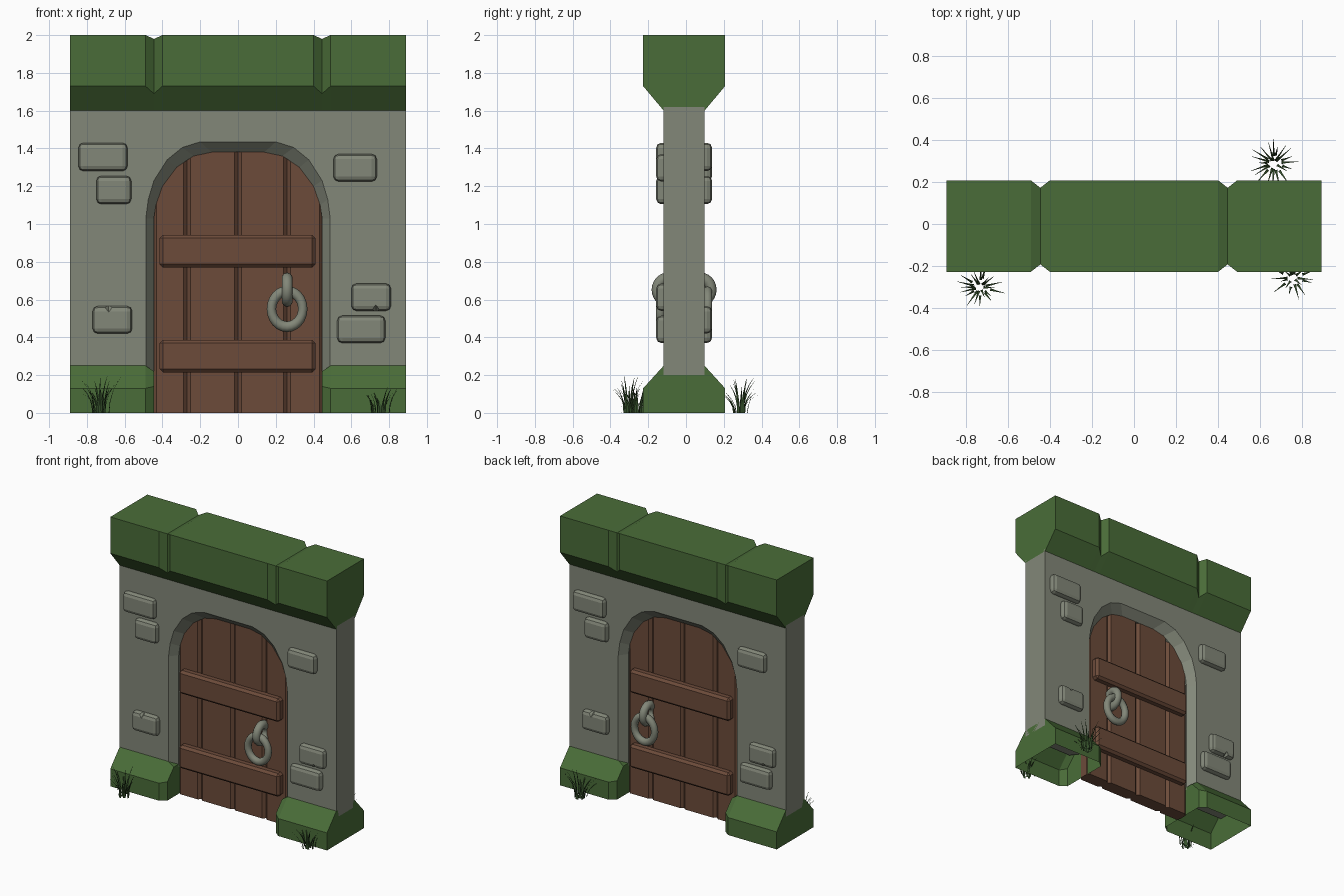
import bpy, bmesh, math, random
from mathutils import Vector, Matrix

random.seed(4)
if "Cube" in bpy.data.objects:
    bpy.data.objects.remove(bpy.data.objects["Cube"], do_unlink=True)

YC = -0.01  # middle plane of the wall


def material(name, rgb):
    m = bpy.data.materials.new(name)
    m.use_nodes = True
    m.diffuse_color = (*rgb, 1)
    m.node_tree.nodes["Principled BSDF"].inputs["Base Color"].default_value = (*rgb, 1)
    return m


STONE = material("grey stone", (0.225, 0.243, 0.19))
MOSS = material("moss green", (0.068, 0.152, 0.04))
WOOD = material("brown wood", (0.15, 0.07, 0.042))
GRASS = material("dark grass", (0.035, 0.08, 0.024))


def add(name, bm, mat, smooth=False):
    bmesh.ops.recalc_face_normals(bm, faces=bm.faces)
    for f in bm.faces:
        f.smooth = smooth
    mesh = bpy.data.meshes.new(name)
    bm.to_mesh(mesh)
    bm.free()
    mesh.materials.append(mat)
    ob = bpy.data.objects.new(name, mesh)
    bpy.context.collection.objects.link(ob)
    return ob


def loft(name, sections, mat, open_bottom=False):
    """Skin a row of matching closed sections and cap both ends."""
    bm = bmesh.new()
    rings = [[bm.verts.new(p) for p in s] for s in sections]
    n = len(rings[0])
    for a, b in zip(rings, rings[1:]):
        for i in range(n - 1 if open_bottom else n):
            j = (i + 1) % n
            bm.faces.new((a[i], a[j], b[j], b[i]))
    bm.faces.new(rings[0])
    bm.faces.new(rings[-1])
    return add(name, bm, mat)


def mirrored(half):
    """Complete a (y, z) half profile on the other side of the wall."""
    return [(-y, z) for y, z in half] + [(y, z) for y, z in reversed(half)]


def at_x(x, profile):
    return [(x, YC + y, z) for y, z in profile]


# wall with a splayed arched doorway
def arch(half):
    return [(-x, z) for x, z in half] + [(x, z) for x, z in reversed(half)]


outer_arch = arch([(.488, .2), (.488, 1.03), (.475, 1.13), (.445, 1.23), (.375, 1.34),
                   (.295, 1.405), (.2, 1.435)])
inner_arch = arch([(.445, .2), (.445, 1.03), (.435, 1.1), (.4, 1.2), (.325, 1.3),
                   (.235, 1.36), (.14, 1.38)])
frame = [(.89, .2), (.89, 1.62), (-.89, 1.62), (-.89, .2)]
loft("wall", [[(x, YC + y, z) for x, z in opening + frame]
              for y, opening in ((-.108, outer_arch), (-.05, inner_arch),
                                 (.05, inner_arch), (.108, outer_arch))], STONE)

# mossy coping with two V grooves
cap = mirrored([(.108, 1.6), (.217, 1.73), (.217, 2)])
cap_groove = mirrored([(.108, 1.6), (.182, 1.69), (.182, 1.98)])
sections = [at_x(-.89, cap)]
for c in (-.445, .445):
    sections += [at_x(c - .045, cap), at_x(c, cap_groove), at_x(c + .045, cap)]
loft("coping", sections + [at_x(.89, cap)], MOSS)

# mossy plinth either side of the door
foot = mirrored([(.217, 0), (.217, .13), (.108, .25)])
foot_end = mirrored([(.182, 0), (.182, .14), (.108, .22)])
for side, s in (("left", 1), ("right", -1)):
    loft(side + "_plinth", [at_x(s * .89, foot), at_x(s * .49, foot),
                            at_x(s * .445, foot_end)], MOSS, True)

# door planks with chamfered long edges
edges = [-.45, -.27, 0, .26, .45]
for i, (a, b) in enumerate(zip(edges, edges[1:])):
    c, t = .019, .05
    plan = [(a, c - t), (a + c, -t), (b - c, -t), (b, c - t),
            (b, t - c), (b - c, t), (a + c, t), (a, t - c)]
    loft(f"door_plank_{i + 1}", [[(x, YC + y, z) for x, y in plan] for z in (0, 1.41)], WOOD)


def block(name, x0, x1, z0, z1, y0, y1, bevel, segments, mat):
    bm = bmesh.new()
    size = Matrix.Diagonal((x1 - x0, y1 - y0, z1 - z0, 1))
    move = Matrix.Translation(((x0 + x1) / 2, (y0 + y1) / 2, (z0 + z1) / 2))
    bmesh.ops.create_cube(bm, size=1, matrix=move @ size)
    bmesh.ops.bevel(bm, geom=bm.edges[:], offset=bevel, segments=segments,
                    profile=.5, affect='EDGES')
    return add(name, bm, mat)


def chip(ob, x, z):
    """Knock a pointed chip out of a brick edge."""
    bm = bmesh.new()
    bmesh.ops.create_cone(bm, cap_ends=True, segments=4, radius1=.055, radius2=0, depth=.07)
    bm.transform(Matrix.Translation((x, YC - .143, z)) @ Matrix.Rotation(-math.pi / 2, 4, 'X'))
    cutter = add("chip_cutter", bm, STONE)
    cutter.hide_render = True
    mod = ob.modifiers.new("chip", 'BOOLEAN')
    mod.operation, mod.object, mod.solver = 'DIFFERENCE', cutter, 'EXACT'
    bpy.context.view_layer.update()
    deps = bpy.context.evaluated_depsgraph_get()
    mesh = bpy.data.meshes.new_from_object(ob.evaluated_get(deps))
    ob.modifiers.clear()
    ob.data = mesh
    bpy.data.objects.remove(cutter, do_unlink=True)


def back_copy(ob, matrix):
    twin = ob.copy()
    twin.data = ob.data.copy()
    twin.data.transform(matrix)
    if matrix.determinant() < 0:
        twin.data.flip_normals()
    twin.name = "back_" + ob.name
    bpy.context.collection.objects.link(twin)


to_mid, from_mid = Matrix.Translation((0, -YC, 0)), Matrix.Translation((0, YC, 0))
HALF_TURN = from_mid @ Matrix.Rotation(math.pi, 4, 'Z') @ to_mid
FLIP = from_mid @ Matrix.Diagonal((1, -1, 1, 1)) @ to_mid

# cross bars on both door faces
for name, z in (("lower_bar", .215), ("upper_bar", .77)):
    bar = block(name, -.415, .41, z, z + .172, YC - .1, YC - .03, .017, 1, WOOD)
    back_copy(bar, FLIP)

# raised bricks on both wall faces, some chipped
bricks = [(-.845, -.585, 1.28, 1.43, None), (-.75, -.565, 1.105, 1.255, None),
          (-.77, -.56, .42, .565, (-.685, .565)), (.505, .735, 1.225, 1.37, None),
          (.6, .81, .54, .685, (.73, .54)), (.525, .78, .37, .515, None)]
for i, (x0, x1, z0, z1, cut) in enumerate(bricks):
    brick = block(f"brick_{i + 1}", x0, x1, z0, z1, YC - .148, YC - .07, .027, 2, STONE)
    if cut:
        chip(brick, *cut)
    back_copy(brick, HALF_TURN)


# door ring and its staple
def torus(name, centre, major, minor, axis, stretch):
    bm = bmesh.new()
    n, m = 24, 10
    rings = []
    for i in range(n):
        a = math.tau * i / n
        ring = []
        for j in range(m):
            b = math.tau * j / m
            r = major + minor * math.cos(b)
            u, v, w = r * math.cos(a), r * math.sin(a) * stretch, minor * math.sin(b)
            p = Vector((u, w, v)) if axis == 'Y' else Vector((w, u, v))
            ring.append(bm.verts.new(p + Vector(centre)))
        rings.append(ring)
    for i in range(n):
        for j in range(m):
            a, b, k = rings[i], rings[(i + 1) % n], (j + 1) % m
            bm.faces.new((a[j], a[k], b[k], b[j]))
    return add(name, bm, STONE, True)


ring = torus("door_ring", (.26, YC - .125, .55), .083, .025, 'Y', 1.13)
staple = torus("ring_staple", (.26, YC - .085, .652), .058, .029, 'X', 1.05)
back_copy(ring, FLIP)
back_copy(staple, FLIP)


# grass tufts made of curved tapering blades
def tuft(name, x, y, count, reach, height):
    bm = bmesh.new()
    for i in range(count):
        a = math.tau * (i + random.uniform(-.3, .3)) / count
        out = Vector((math.cos(a), math.sin(a), 0))
        side = Vector((-out.y, out.x, 0))
        root = Vector((x, y, 0)) + out * random.uniform(.01, .05)
        lean, h = reach * random.uniform(.4, 1), height * random.uniform(.5, 1)
        last = None
        for k in range(5):
            t = k / 4
            p = root + out * lean * t ** 1.8 + Vector((0, 0, h * (1.25 * t - .25 * t * t)))
            w = side * .0075 * (1 - .9 * t)
            pair = [bm.verts.new(p - w), bm.verts.new(p + w)]
            if last:
                bm.faces.new((last[0], last[1], pair[1], pair[0]))
            last = pair
    return add(name, bm, GRASS)


tuft("front_right_grass", -.73, -.3, 20, .085, .2)
tuft("front_left_grass", .755, -.255, 18, .075, .15)
tuft("back_left_grass", .665, .29, 20, .095, .19)
